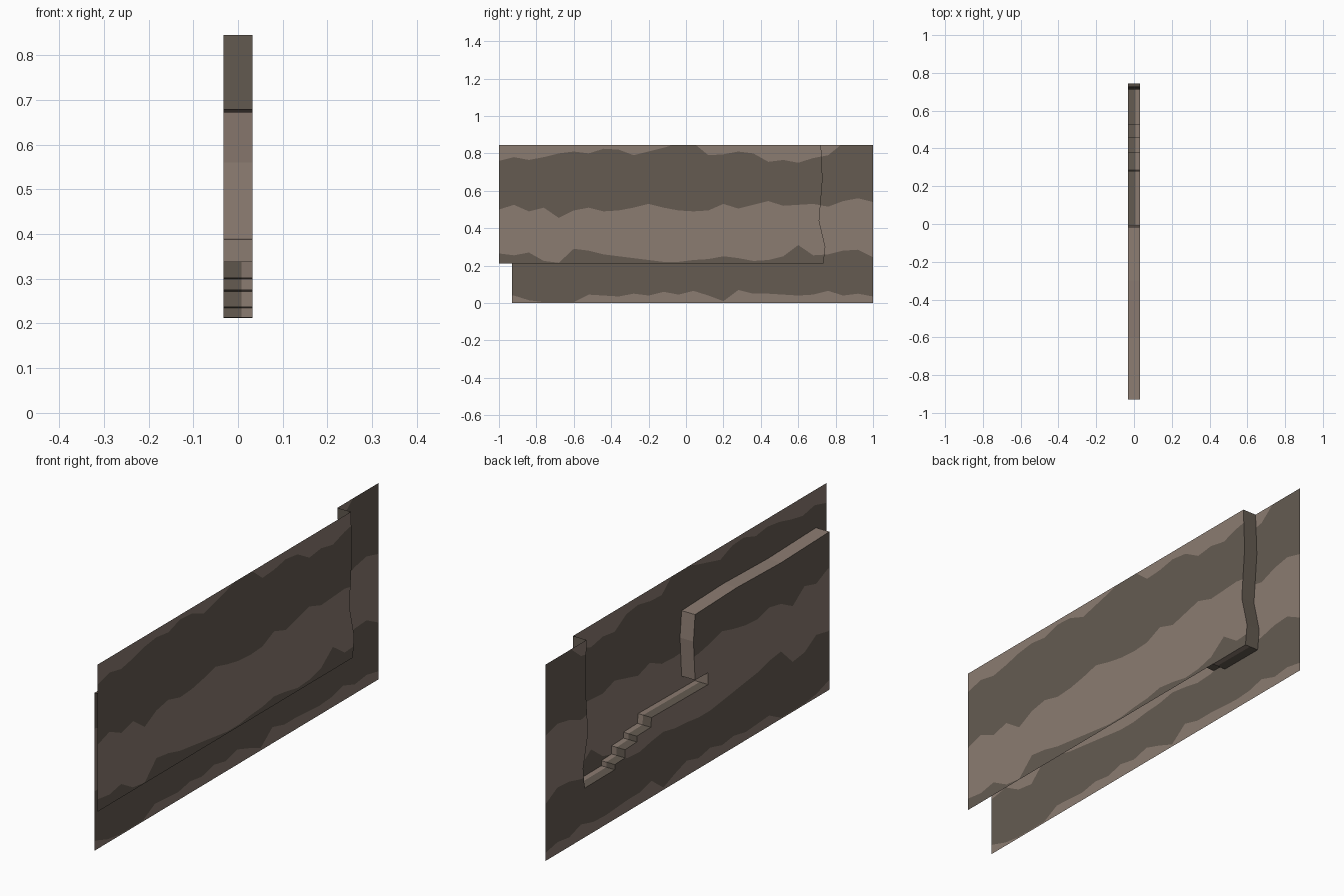
import bpy, bmesh
from mathutils import Vector

if "Cube" in bpy.data.objects:
    bpy.data.objects.remove(bpy.data.objects["Cube"])

X = 0.032
TOP = 0.845


def material(name, rgb):
    m = bpy.data.materials.new(name)
    m.diffuse_color = (*rgb, 1)
    m.use_nodes = True
    m.node_tree.nodes["Principled BSDF"].inputs["Base Color"].default_value = m.diffuse_color
    return m


LIGHT = material("light_brown_rock", (0.26, 0.20, 0.165))
DARK = material("dark_brown_rock", (0.128, 0.105, 0.083))

# Wavy colour boundaries, sampled every 0.08 along y (light, dark, light, dark, light)
STEP = 0.08
BANDS = [
    [.05, .04, .015, .005, .005, .005, .045, .04, .035, .05, .04, .06, .045,
     .065, .04, .01, .07, .05, .05, .045, .04, .045, .065, .04, .05, .035],
    [.265, .255, .27, .225, .215, .29, .28, .26, .25, .24, .23, .22, .22,
     .23, .235, .25, .24, .225, .23, .25, .31, .255, .26, .28, .285, .245],
    [.5, .525, .49, .51, .455, .495, .51, .49, .495, .51, .53, .51, .495,
     .49, .495, .53, .505, .525, .545, .52, .525, .53, .515, .545, .56, .54],
    [.76, .78, .765, .78, .80, .81, .80, .825, .82, .79, .81, .83, .855,
     .855, .79, .795, .81, .80, .755, .765, .75, .775, .79, .855, .855, .855],
]

# Cut line (y, z): top ledge, drop with notch, stairs, then the crooked end wall
LEDGE = [(-.93, .68), (-.6, .672), (-.3, .68), (-.016, .672)]
DROP = [(-.016, .672), (-.005, .56), (-.016, .39), (-.105, .388), (-.105, .337)]
STAIRS = [(-.105, .337), (.14, .34), (.28, .342), (.285, .302), (.38, .30),
          (.38, .275), (.46, .272), (.46, .237), (.53, .235), (.53, .213), (.735, .212)]
WALL = [(.735, .212), (.745, .30), (.712, .44), (.73, .66), (.722, TOP)]


def finish(name, bm):
    me = bpy.data.meshes.new(name)
    bm.to_mesh(me)
    bm.free()
    me.materials.append(LIGHT)
    me.materials.append(DARK)
    ob = bpy.data.objects.new(name, me)
    bpy.context.collection.objects.link(ob)
    return ob


def cut(bm, faces, co, no):
    geom = set(faces)
    for f in faces:
        geom.update(f.edges)
        geom.update(f.verts)
    bmesh.ops.bisect_plane(bm, geom=list(geom), dist=1e-5, plane_co=co, plane_no=no)


def sheet(name, outline, x):
    """Flat sheet cut along the colour boundaries."""
    bm = bmesh.new()
    f = bm.faces.new([bm.verts.new((x, y, z)) for y, z in outline])
    f.normal_update()
    if f.normal.x * x < 0:
        f.normal_flip()
    n = len(BANDS[0])
    for i in range(1, n - 1):
        cut(bm, bm.faces[:], (x, -1 + i * STEP, 0), (0, 1, 0))

    def column(f):
        return max(0, min(n - 2, int((f.calc_center_median().y + 1) / STEP)))

    for i in range(n - 1):
        y0 = -1 + i * STEP
        for b in BANDS:
            faces = [f for f in bm.faces
                     if y0 - 1e-4 < min(v.co.y for v in f.verts)
                     and max(v.co.y for v in f.verts) < y0 + STEP + 1e-4]
            if faces:
                cut(bm, faces, (x, y0, b[i]), Vector((0, b[i] - b[i + 1], STEP)).normalized())
    # Alternate the colours by counting the boundaries below each face
    bmesh.ops.triangulate(bm, faces=bm.faces[:])
    for f in bm.faces:
        c = f.calc_center_median()
        i = column(f)
        t = (c.y + 1) / STEP - i
        below = sum(c.z > b[i] * (1 - t) + b[i + 1] * t for b in BANDS)
        f.material_index = below % 2
    return finish(name, bm)


def strip(name, path, parts):
    """Ribbon across the wall thickness; parts = (x0, x1, colour index)."""
    bm = bmesh.new()
    for x0, x1, colour in parts:
        a = [bm.verts.new((x0, y, z)) for y, z in path]
        b = [bm.verts.new((x1, y, z)) for y, z in path]
        for k in range(len(path) - 1):
            f = bm.faces.new((a[k], b[k], b[k + 1], a[k + 1]))
            f.material_index = colour
    return finish(name, bm)


# Left sheet: full length with the stepped cut-out
cut_line = LEDGE + DROP[1:] + STAIRS[1:] + WALL[1:]
sheet("left_rock_face", [(-.93, 0), (1, 0), (1, TOP)] + cut_line[::-1], -X)
# Right sheet: upper part, ending at the crooked wall
sheet("right_rock_face", [(-1, .212)] + WALL + [(-1, TOP)], X)
# Ribbons joining the two sheets
strip("top_ledge", LEDGE, [(-X, X, 0)])
strip("drop_wall", DROP, [(-X, X, 0)])
strip("stepped_floor", STAIRS, [(-X, .008, 1), (.008, X, 0)])
strip("end_wall", WALL, [(-X, X, 1)])
